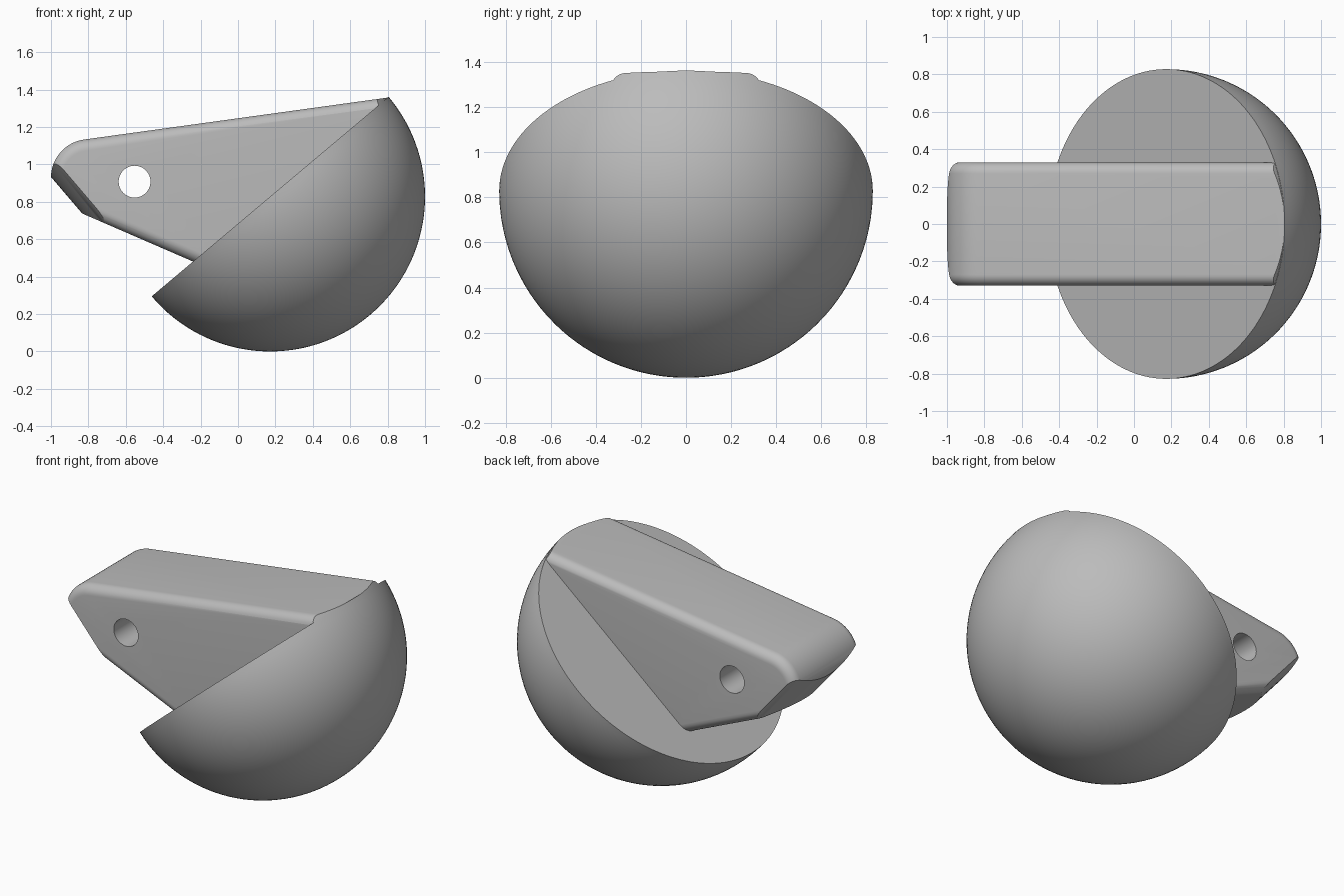
import bpy, bmesh, math
from mathutils import Matrix, Vector

old = bpy.data.objects.get("Cube")
if old:
    bpy.data.objects.remove(old, do_unlink=True)

R = 0.828
CENTRE = Vector((0.172, 0, R))
HALF_WIDTH = 0.33

grey = bpy.data.materials.new("plain grey")
grey.use_nodes = True
grey.diffuse_color = (0.5, 0.5, 0.5, 1)
grey.node_tree.nodes["Principled BSDF"].inputs["Base Color"].default_value = (0.5, 0.5, 0.5, 1)


def finish(bm, name):
    bmesh.ops.recalc_face_normals(bm, faces=bm.faces)
    mesh = bpy.data.meshes.new(name)
    bm.to_mesh(mesh)
    bm.free()
    mesh.materials.append(grey)
    obj = bpy.data.objects.new(name, mesh)
    bpy.context.collection.objects.link(obj)
    return obj


def activate(obj):
    bpy.ops.object.select_all(action="DESELECT")
    obj.select_set(True)
    bpy.context.view_layer.objects.active = obj


def carve(obj, cutter, operation):
    cutter.hide_render = True
    mod = obj.modifiers.new("carve", "BOOLEAN")
    mod.object, mod.operation, mod.solver = cutter, operation, "EXACT"
    activate(obj)
    bpy.ops.object.modifier_apply(modifier=mod.name)
    bpy.data.objects.remove(cutter, do_unlink=True)


def stretch(bm, origin, direction):
    # Pull one half of a round cutter far out along a direction
    for v in bm.verts:
        if (v.co - origin).dot(direction) > 0.001:
            v.co += direction * 3


def cylinder(radius, depth, place, segments):
    bm = bmesh.new()
    bmesh.ops.create_cone(bm, cap_ends=True, segments=segments, radius1=radius,
                          radius2=radius, depth=depth, matrix=place)
    return bm


# Tilted hemisphere with a flat face
bm = bmesh.new()
bmesh.ops.create_uvsphere(bm, u_segments=128, v_segments=64, radius=R)
bmesh.ops.delete(bm, geom=[v for v in bm.verts if v.co.z > 0.001], context="VERTS")
bmesh.ops.contextual_create(bm, geom=[e for e in bm.edges if e.is_boundary])
bm.transform(Matrix.Translation(CENTRE) @ Matrix.Rotation(math.radians(-40.1), 4, "Y"))
dome = finish(bm, "dome")

# Arm: side profile with a rounded top corner, extruded across y
profile = [(0.9, 1.371)]
for i in range(17):
    a = math.radians(97.8 + (180 - 97.8) * i / 16)
    profile.append((-0.795 + 0.205 * math.cos(a), 0.93 + 0.205 * math.sin(a)))
profile += [(-1.0, 0.81), (-0.1, 0.42)]
bm = bmesh.new()
face = bm.faces.new([bm.verts.new((x, -HALF_WIDTH, z)) for x, z in profile])
side = bmesh.ops.extrude_face_region(bm, geom=[face])
bmesh.ops.translate(bm, vec=(0, 2 * HALF_WIDTH, 0),
                    verts=[g for g in side["geom"] if isinstance(g, bmesh.types.BMVert)])
bmesh.ops.recalc_face_normals(bm, faces=bm.faces)
rims = [e for e in bm.edges if abs(e.verts[0].co.y - e.verts[1].co.y) < 0.001]
bmesh.ops.bevel(bm, geom=rims, offset=0.06, segments=8, profile=0.5,
                affect="EDGES", clamp_overlap=False)
arm = finish(bm, "arm")

# Trim the inner end of the arm to the sphere
bm = bmesh.new()
bmesh.ops.create_uvsphere(bm, u_segments=128, v_segments=64, radius=R - 0.002,
                          matrix=Matrix.Translation(CENTRE))
stretch(bm, CENTRE, Vector((-1, 0, 0)))
carve(arm, finish(bm, "sphere_trim"), "INTERSECT")

# Trim the free end to a slanted, slightly bulging face
tilt = math.radians(49.5)
inward = Vector((math.sin(tilt), 0, math.cos(tilt)))
axis_point = Vector((-0.918, 0, 0.837)) + inward * 0.755
place = Matrix.Translation(axis_point) @ Matrix.Rotation(math.pi / 2 + tilt, 4, "Y")
bm = cylinder(0.755, 5, place, 128)
stretch(bm, axis_point, inward)
carve(arm, finish(bm, "end_trim"), "INTERSECT")

# Round hole through the arm
place = Matrix.Translation((-0.553, 0, 0.908)) @ Matrix.Rotation(math.pi / 2, 4, "X")
carve(arm, finish(cylinder(0.085, 2, place, 64), "hole_cutter"), "DIFFERENCE")

for obj in (dome, arm):
    activate(obj)
    bpy.ops.object.shade_smooth_by_angle(angle=math.radians(25))
